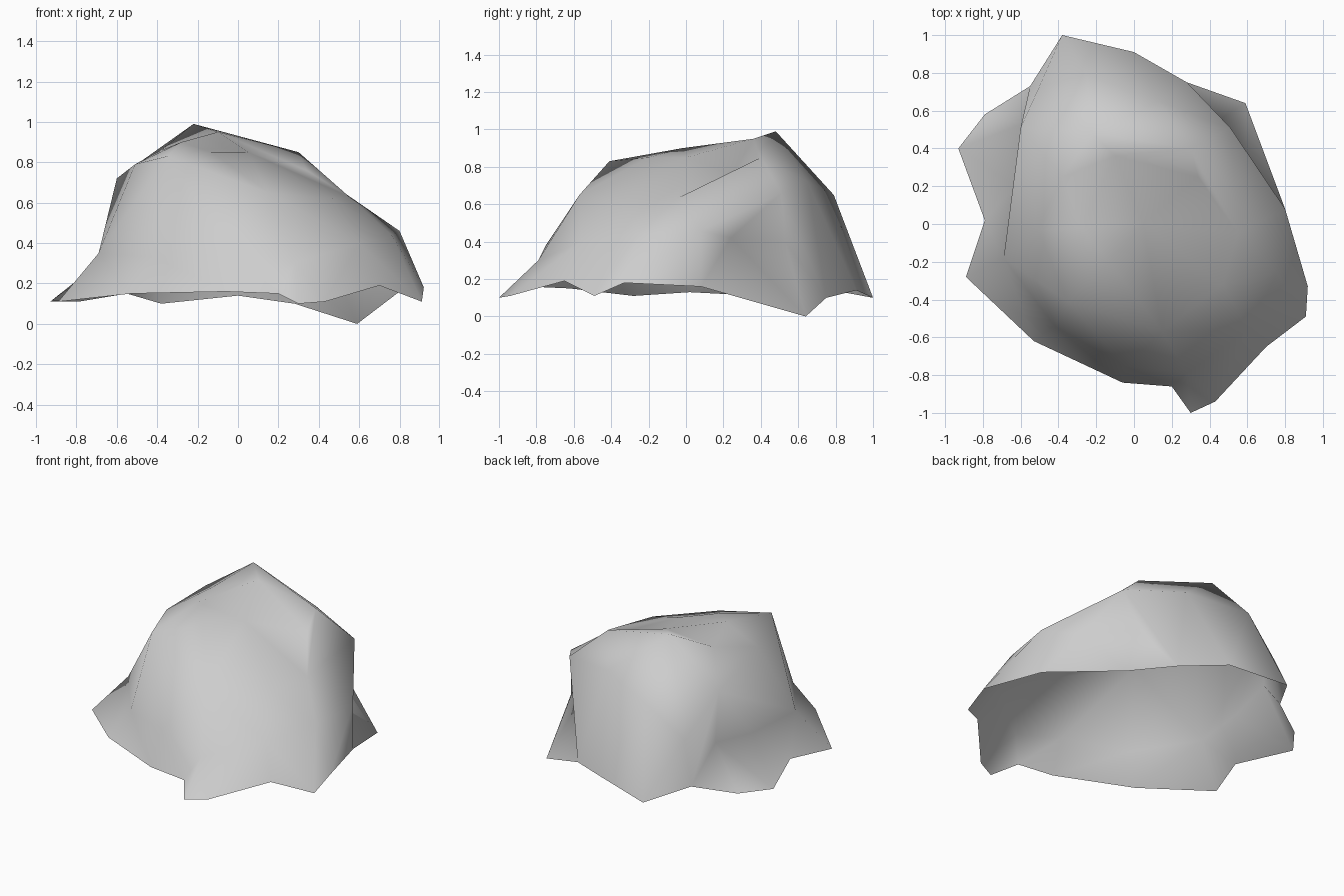
import bpy
import math
from mathutils import Vector
from mathutils.geometry import delaunay_2d_cdt

cube = bpy.data.objects.get("Cube")
if cube:
    bpy.data.objects.remove(cube, do_unlink=True)

# Ragged open rim at the ground, counterclockwise from the front
# (two extra numbers move a point's place in the flat layout)
rim = [
    (0.3, -1.0, 0.1), (0.43, -0.94, 0.11), (0.7, -0.65, 0.19), (0.91, -0.49, 0.11),
    (0.92, -0.33, 0.18), (0.8, 0.08, 0.16, 0.83, 0.1), (0.59, 0.64, 0.0),
    (0.28, 0.75, 0.1), (0.0, 0.91, 0.14), (-0.38, 1.0, 0.1), (-0.55, 0.73, 0.15),
    (-0.79, 0.58, 0.11), (-0.93, 0.4, 0.11), (-0.79, 0.02, 0.13), (-0.89, -0.28, 0.11),
    (-0.53, -0.62, 0.15), (-0.06, -0.84, 0.16), (0.2, -0.86, 0.15),
]
# Break line where the skirt turns into the steep wall
wall = [
    (0.28, -0.79, 0.3), (0.6, -0.56, 0.4), (0.76, -0.26, 0.44), (0.8, 0.08, 0.46),
    (0.51, 0.51, 0.66), (0.13, 0.65, 0.72), (-0.25, 0.79, 0.65), (-0.5, 0.73, 0.45),
    (-0.6, 0.51, 0.72), (-0.69, -0.18, 0.35), (-0.42, -0.54, 0.33), (-0.05, -0.75, 0.38),
]
# Shoulder line around the crown, including the peak
shoulder = [
    (0.15, -0.57, 0.65), (0.47, -0.32, 0.62), (0.55, -0.05, 0.63), (0.3, 0.4, 0.85),
    (-0.22, 0.48, 0.99), (-0.38, 0.25, 0.86), (-0.51, -0.03, 0.79), (-0.35, -0.41, 0.83),
]
# Loose points that round the crown
bumps = [(-0.28, -0.02, 0.9), (-0.13, -0.2, 0.85), (0.05, 0.0, 0.85), (-0.1, 0.36, 0.95),
         (0.34, 0.25, 0.76)]
# Recesses tucked under the overhangs: position, then place in the flat layout
recesses = [(0.62, 0.24, 0.42, 0.6, 0.5), (0.42, 0.53, 0.4, 0.54, 0.58),
            (-0.63, 0.2, 0.33, -0.73, 0.2), (-0.59, 0.53, 0.38, -0.67, 0.5)]


def ring_edges(start, count):
    """Closed chain of edges through consecutive points."""
    return [(start + i, start + (i + 1) % count) for i in range(count)]


def make_material(name, value):
    mat = bpy.data.materials.new(name)
    mat.use_nodes = True
    colour = (value, value, value, 1.0)
    mat.diffuse_color = colour
    shader = next(n for n in mat.node_tree.nodes if n.type == "BSDF_PRINCIPLED")
    shader.inputs["Base Color"].default_value = colour
    shader.inputs["Roughness"].default_value = 0.9
    return mat


def make_shell(name, loops, loose, material):
    """Stretch a triangulated skin over closed contour loops and loose points."""
    points, edges = [], []
    for loop in loops:
        edges += ring_edges(len(points), len(loop))
        points += loop
    points += loose
    layout = [Vector(p[3:] or p[:2]) for p in points]
    _, _, faces, origins, _, _ = delaunay_2d_cdt(layout, edges, [], 1, 0.0001)
    coords = [points[source[0]][:3] for source in origins]
    mesh = bpy.data.meshes.new(name)
    mesh.from_pydata(coords, [], faces)
    mesh.materials.append(material)
    mesh.update()
    obj = bpy.data.objects.new(name, mesh)
    bpy.context.collection.objects.link(obj)
    return obj


# Hollow boulder shell
stone = make_material("stone grey", 0.61)
boulder = make_shell("boulder_shell", [rim, wall, shoulder], bumps + recesses, stone)

bpy.ops.object.select_all(action="DESELECT")
boulder.select_set(True)
bpy.context.view_layer.objects.active = boulder
bpy.ops.object.shade_smooth_by_angle(angle=math.radians(100))
